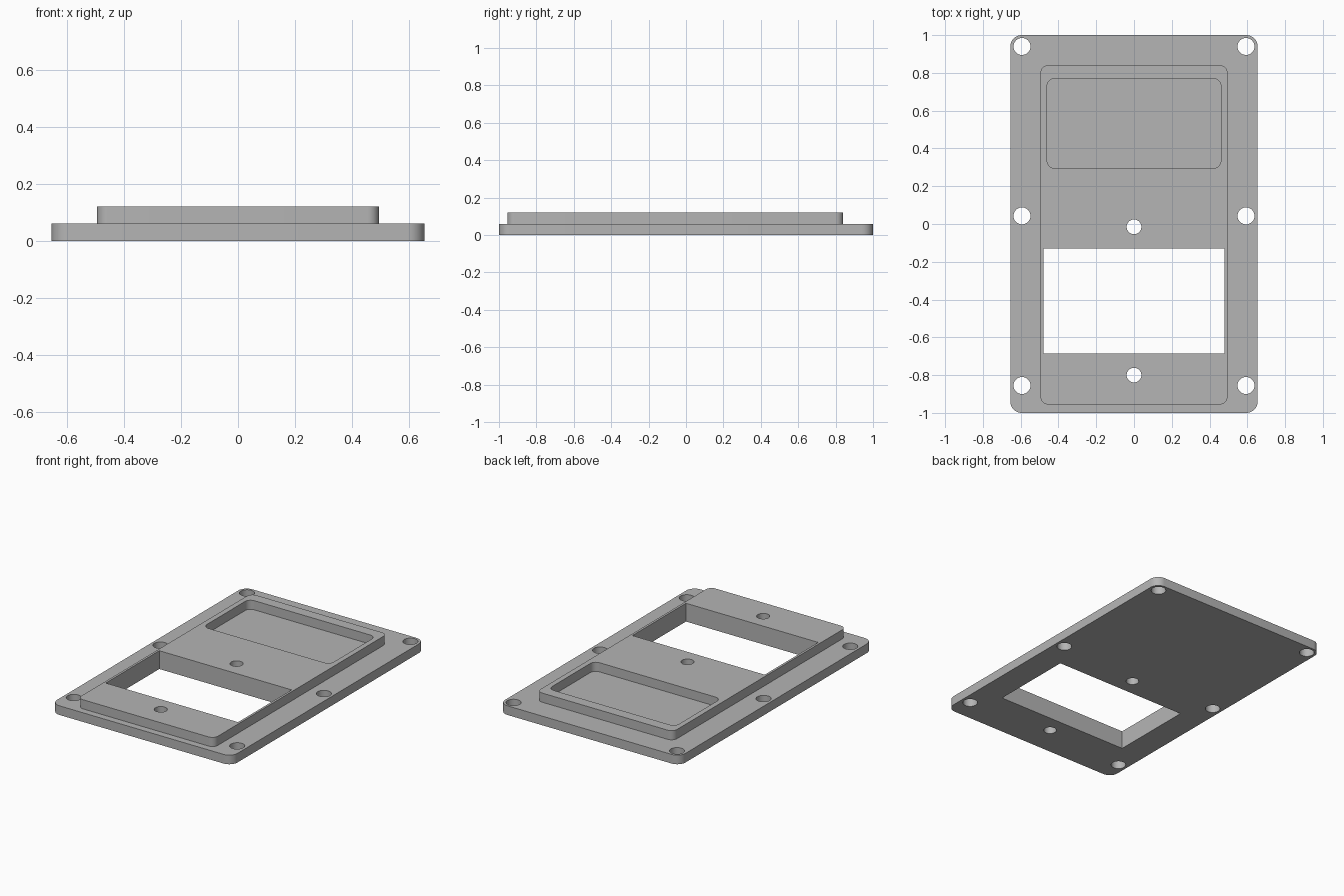
import bpy
import math

if "Cube" in bpy.data.objects:
    bpy.data.objects.remove(bpy.data.objects["Cube"], do_unlink=True)

grey = bpy.data.materials.new("plain grey")
grey.use_nodes = True
colour = (0.46, 0.46, 0.46, 1)
grey.diffuse_color = colour
grey.node_tree.nodes["Principled BSDF"].inputs["Base Color"].default_value = colour

PLATE_TOP, RIM_TOP = 0.06, 0.12


def prism(name, outline, z0, z1):
    """Extrude a counter-clockwise outline between two heights."""
    n = len(outline)
    verts = [(x, y, z) for z in (z0, z1) for x, y in outline]
    faces = [tuple(reversed(range(n))), tuple(range(n, 2 * n))]
    faces += [(i, (i + 1) % n, (i + 1) % n + n, i + n) for i in range(n)]
    mesh = bpy.data.meshes.new(name)
    mesh.from_pydata(verts, [], faces)
    mesh.materials.append(grey)
    obj = bpy.data.objects.new(name, mesh)
    bpy.context.collection.objects.link(obj)
    return obj


def rounded(half_x, y0, y1, r, steps=8):
    """Rounded rectangle outline, centred on x."""
    corners = [(half_x - r, y1 - r), (r - half_x, y1 - r),
               (r - half_x, y0 + r), (half_x - r, y0 + r)]
    return [(cx + r * math.cos(a), cy + r * math.sin(a))
            for q, (cx, cy) in enumerate(corners)
            for a in [(q + s / steps) * math.pi / 2 for s in range(steps + 1)]]


def circle(x, y, r, n=32):
    return [(x + r * math.cos(i * math.tau / n), y + r * math.sin(i * math.tau / n))
            for i in range(n)]


# Base plate and raised panel
plate = prism("cover_plate", rounded(0.655, -1, 1, 0.06), 0, PLATE_TOP)
panel = prism("raised_panel", rounded(0.495, -0.955, 0.84, 0.04), 0.03, RIM_TOP)
tools = [(panel, 'UNION')]

# Shallow pocket and square-cornered window
pocket = prism("pocket_cutter", rounded(0.46, 0.295, 0.77, 0.04), PLATE_TOP, 0.2)
window = prism("window_cutter", [(-0.48, -0.685), (0.48, -0.685),
                                 (0.48, -0.13), (-0.48, -0.13)], -0.1, 0.2)
tools += [(pocket, 'DIFFERENCE'), (window, 'DIFFERENCE')]

# Edge and centre screw holes
holes = [(side * 0.593, y, 0.045) for side in (-1, 1) for y in (-0.855, 0.043, 0.94)]
holes += [(0, y, 0.039) for y in (-0.8, -0.015)]
for x, y, r in holes:
    tools.append((prism("hole_cutter", circle(x, y, r), -0.1, 0.2), 'DIFFERENCE'))

for tool, operation in tools:
    tool.hide_render = True
    mod = plate.modifiers.new(tool.name, 'BOOLEAN')
    mod.operation = operation
    mod.solver = 'EXACT'
    mod.object = tool

# Bake the cuts and drop the cutters
bpy.ops.object.select_all(action='DESELECT')
plate.select_set(True)
bpy.context.view_layer.objects.active = plate
for mod in list(plate.modifiers):
    bpy.ops.object.modifier_apply(modifier=mod.name)
for tool, _ in tools:
    bpy.data.objects.remove(tool, do_unlink=True)
bpy.ops.object.shade_smooth_by_angle(angle=math.radians(30))
